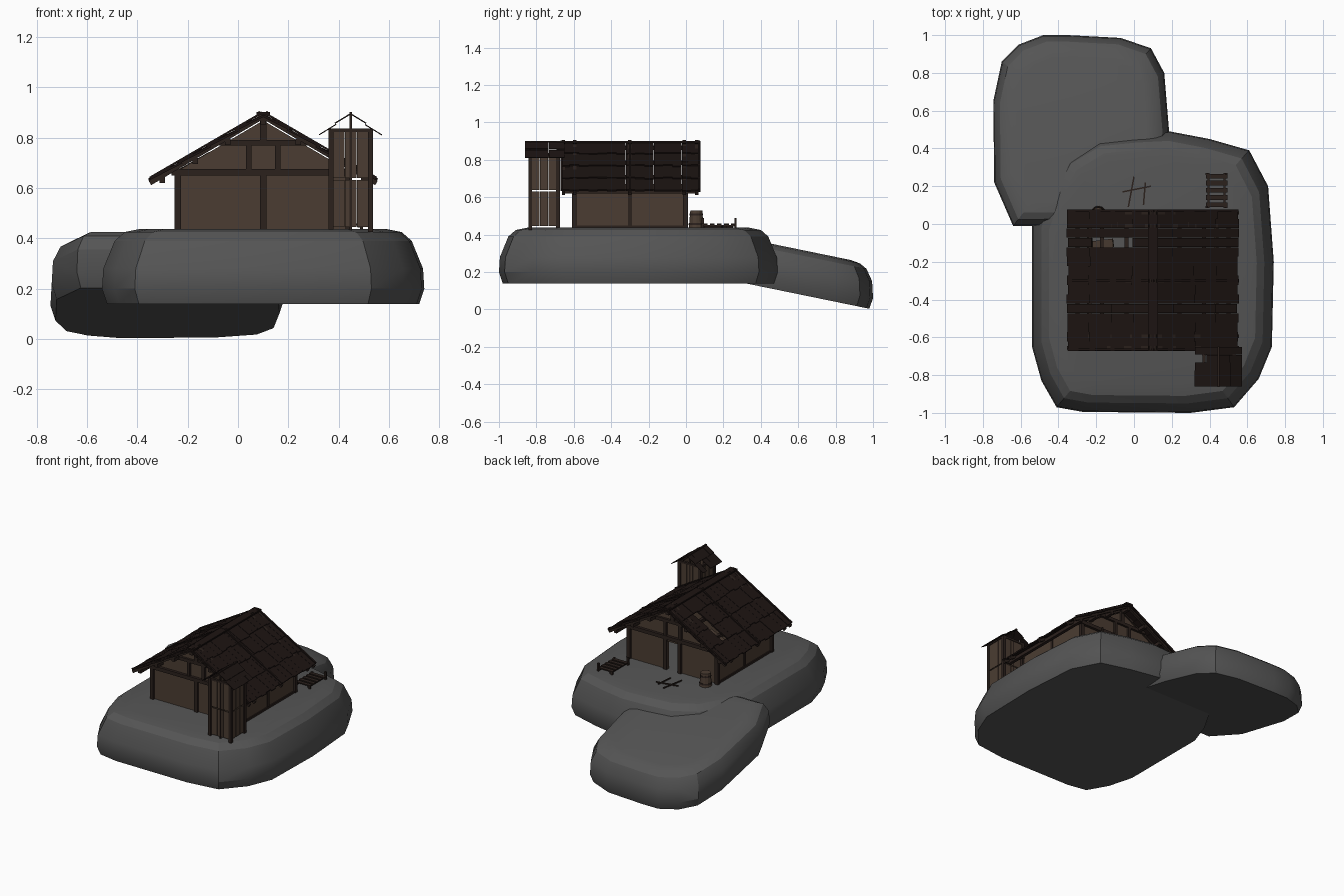
import bpy, bmesh, math, random
from mathutils import Vector, Matrix

if "Cube" in bpy.data.objects:
    bpy.data.objects.remove(bpy.data.objects["Cube"])
random.seed(4)

def material(name, rgb):
    m = bpy.data.materials.new(name)
    m.diffuse_color = (*rgb, 1)
    m.use_nodes = True
    m.node_tree.nodes["Principled BSDF"].inputs["Base Color"].default_value = m.diffuse_color
    return m

ROCK = material("rock", (0.09, 0.09, 0.09))
WALL = material("wall_wood", (0.07, 0.046, 0.032))
BEAM = material("beam_wood", (0.024, 0.015, 0.012))
ROOF = material("roof_wood", (0.012, 0.007, 0.006))

def finish(name, bm, mat):
    bmesh.ops.recalc_face_normals(bm, faces=bm.faces)
    me = bpy.data.meshes.new(name)
    bm.to_mesh(me)
    bm.free()
    me.materials.append(mat)
    ob = bpy.data.objects.new(name, me)
    bpy.context.collection.objects.link(ob)
    return ob

def add_box(bm, x0, x1, y0, y1, z0, z1):
    m = Matrix.Translation(((x0+x1)/2, (y0+y1)/2, (z0+z1)/2)) @ Matrix.Diagonal((x1-x0, y1-y0, z1-z0, 1))
    bmesh.ops.create_cube(bm, size=1, matrix=m)

def add_beam(bm, p, q, w, h):
    p, q = Vector(p), Vector(q)
    d = (q - p).normalized()
    side = Vector((0, 0, 1)).cross(d)
    side = side.normalized() if side.length > 1e-4 else Vector((0, 1, 0))
    r = Matrix((d, side, d.cross(side))).transposed().to_4x4()
    m = Matrix.Translation((p+q)/2) @ r @ Matrix.Diagonal(((q-p).length, w, h, 1))
    bmesh.ops.create_cube(bm, size=1, matrix=m)

def boxes(name, items, mat):
    bm = bmesh.new()
    for b in items:
        add_box(bm, *b)
    return finish(name, bm, mat)

def beams(name, items, mat):
    bm = bmesh.new()
    for b in items:
        add_beam(bm, *b)
    return finish(name, bm, mat)

def rock(name, outline, levels, slope=0.0):
    # stacked, inset copies of one outline; slope tips the slab along y
    xs, ys = [p[0] for p in outline], [p[1] for p in outline]
    cx, cy = (min(xs)+max(xs))/2, (min(ys)+max(ys))/2
    hx, hy = max(xs)-cx, max(ys)-cy
    bm = bmesh.new()
    rings = []
    for z, inset in levels:
        ring = []
        for x, y in outline:
            px, py = cx + (x-cx)*(1-inset/hx), cy + (y-cy)*(1-inset/hy)
            ring.append(bm.verts.new((px, py, z + slope*(1-py))))
        rings.append(ring)
    n = len(outline)
    for a, b in zip(rings, rings[1:]):
        for i in range(n):
            j = (i+1) % n
            bm.faces.new((a[i], a[j], b[j], b[i]))
    bm.faces.new(rings[0][::-1])
    bm.faces.new(rings[-1])
    ob = finish(name, bm, ROCK)
    bpy.context.view_layer.objects.active = ob
    ob.select_set(True)
    bpy.ops.object.shade_smooth_by_angle(angle=math.radians(25))
    ob.select_set(False)

# Rock slabs
rock("main_rock", [(-.54, 0), (-.54, -.65), (-.49, -.83), (-.41, -.97), (-.27, -.995), (.3, -1), (.53, -.97),
                   (.66, -.82), (.73, -.65), (.74, -.2), (.71, .2), (.61, .39), (.4, .45), (.19, .49),
                   (0, .48), (-.2, .46), (-.37, .36), (-.48, .17)],
     [(.14, .02), (.2, 0), (.28, .005), (.39, .05), (.425, .09), (.437, .15)])
rock("tilted_rock", [(-.74, .22), (-.745, .65), (-.7, .86), (-.61, .95), (-.48, 1), (-.35, 1), (-.07, .985),
                     (.09, .93), (.16, .8), (.185, .5), (.18, .25), (.12, .06), (-.1, 0), (-.5, -.01),
                     (-.64, -.01)],
     [(0, .02), (.06, 0), (.15, .005), (.21, .035), (.232, .07), (.24, .12)], .205)

# House walls
def gable(name, y0, y1, notch):
    pts = [(-.24, .43)] + notch + [(.44, .43), (.44, .668), (.1, .868), (-.24, .668)]
    bm = bmesh.new()
    f = bm.faces.new([bm.verts.new((x, y0, z)) for x, z in pts])
    r = bmesh.ops.extrude_face_region(bm, geom=[f])
    bmesh.ops.translate(bm, vec=(0, y1-y0, 0), verts=[v for v in r["geom"] if isinstance(v, bmesh.types.BMVert)])
    finish(name, bm, WALL)

gable("front_wall", -.595, -.58, [])
gable("back_wall", -.02, -.005, [(.06, .43), (.06, .63), (.145, .63), (.145, .43)])
boxes("side_walls", [(x, x+.015, -.595 + i*.2975, -.301 + i*.2975, .43, .67)
                     for x in (-.24, .425) for i in (0, 1)], WALL)
boxes("front_wall_boards", [(x, x+w, -.6, -.594, .44, .65)
                            for x, w in ((-.225, .308), (.117, .146), (.266, .16))], WALL)

# Timber frame
frame = []
for y0, y1, posts in ((-.61, -.585, (.1,)), (-.015, .01, (.047, .158))):
    frame += [(x-.013, x+.013, y0, y1, .43, .65) for x in posts + (-.24, .44)]
    frame += [(-.265, .465, y0-.004, y1+.004, .65, .675), (-.09, .29, y0, y1, .768, .79)]
    frame += [(x-.011, x+.011, y0, y1, .67, .77) for x in (.043, .157)]
    frame += [(.087, .113, y0, y1, .785, .875)]
frame += [(x-.01, x+.01, -.31, -.29, .43, .66) for x in (-.235, .435)]
frame += [(x-.008, x+.008, -.6, 0, .435, .45) for x in (-.24, .44)]
boxes("timber_frame", frame, BEAM)

# Roof: rafters, purlins, shingle courses with one missing board
def slope_z(x, drop=0):
    return .895 - abs(x-.1)*.582 - drop

rafters = []
for s in (-1, 1):
    for y in (-.655, -.595, -.3, -.01, .058):
        rafters.append(((.1 - s*.022, y, .898), (.1 + s*.45, y, .62), .018, .02))
beams("rafters", rafters, BEAM)
boxes("purlins", [(.1+d-.011, .1+d+.011, -.66, .065, slope_z(.1+d, .042), slope_z(.1+d, .018))
                  for d in (-.4, -.27, -.14, 0, .14, .27, .4)], BEAM)

def shingles(name, cx, top, half, rise, y0, y1, rows, cols, thick, skip=(), jitter=.006):
    bm = bmesh.new()
    w = (y1-y0)/cols
    for s in (-1, 1):
        for r in range(rows):
            for c in range(cols):
                if (s, r, c) in skip:
                    continue
                a, b = max(0, r/rows - .04), (r+1)/rows - random.random()*jitter*4
                lift = random.random()*jitter*.5
                y = y0 + (c+.5)*w
                add_beam(bm, (cx + s*half*a, y, top - rise*a - .006 + lift),
                         (cx + s*half*b, y, top - rise*b + .002 + lift), w*.985, thick)
    finish(name, bm, ROOF)

shingles("house_roof", .1, .892, .455, .263, -.672, .077, 4, 15, .009, {(-1, 2, 11), (-1, 1, 11)})
beams("roof_caps", [((.1 + s*.003, y, .9), (.1 + s*.45, y, slope_z(.55) + .008), .012, .008)
                    for s in (-1, 1) for y in (-.665, -.3, .07)]
      + [((.1-.012, -.672, .896), (.1-.012, .077, .896), .03, .01),
         ((.1+.012, -.672, .896), (.1+.012, .077, .896), .03, .01)], ROOF)
beams("loose_roof_board", [((-.23, -.115, .672), (-.11, -.1, .74), .045, .008)], WALL)

# Tower: posts, rails, boards in two tiers, little gable roof
X0, X1, Y0, Y1 = .37, .527, -.833, -.685
boxes("tower_posts", [(x-.01, x+.01, y-.01, y+.01, .425, .835) for x in (X0, X1) for y in (Y0, Y1)]
      + [(.443, .453, y-.005, y+.005, .43, .9) for y in (Y0, Y1)], BEAM)
boxes("tower_rails", [(X0, X1, y-.008, y+.008, .822, .836) for y in (Y0, Y1)]
      + [(x-.008, x+.008, Y0, Y1, .822, .836) for x in (X0, X1)], BEAM)
boards = []
for z0, z1 in ((.445, .632), (.639, .824)):
    for i in range(3):
        for y in (Y0, Y1):
            x = X0 + .01 + i*.046
            boards.append((x, x+.044, y-.003, y+.003, z0, z1))
        for x in (X0, X1):
            y = Y0 + .01 + i*.0435
            boards.append((x-.003, x+.003, y, y+.041, z0, z1))
boxes("tower_boards", boards, WALL)
shingles("tower_roof", .447, .9, .125, .092, -.86, -.65, 2, 5, .004, {(-1, 1, 3)}, .003)
beams("tower_ridge", [((.447, -.862, .897), (.447, -.648, .897), .01, .01)], BEAM)

# Low slatted rack behind the house
boxes("rack_slats", [(.38, .495, y, y+.025, .452, .459) for y in (.09, .128, .166, .204, .24)]
      + [(x, x+.01, .085, .27, .444, .452) for x in (.39, .475)], BEAM)
boxes("rack_posts", [(x-.006, x+.006, y-.006, y+.006, .43, h)
                     for x, y, h in ((.385, .09, .49), (.49, .265, .49), (.385, .265, .462), (.49, .09, .462))], BEAM)

# Barrel by the back wall
def cylinder(name, r0, r1, z0, z1, mat, caps=True):
    bm = bmesh.new()
    bmesh.ops.create_cone(bm, cap_ends=caps, segments=12, radius1=r0, radius2=r1, depth=z1-z0,
                          matrix=Matrix.Translation((-.19, .055, (z0+z1)/2)))
    finish(name, bm, mat)

cylinder("barrel", .04, .032, .435, .528, WALL)
cylinder("barrel_lower_hoop", .041, .04, .452, .462, BEAM)
cylinder("barrel_upper_hoop", .0365, .0355, .502, .512, BEAM)

# Fallen sticks on the ground
beams("ground_sticks", [((-.03, .09, .441), (.0, .25, .441), .008, .007),
                        ((.05, .1, .441), (.06, .22, .441), .008, .007),
                        ((-.06, .17, .441), (.09, .2, .441), .008, .007)], BEAM)
